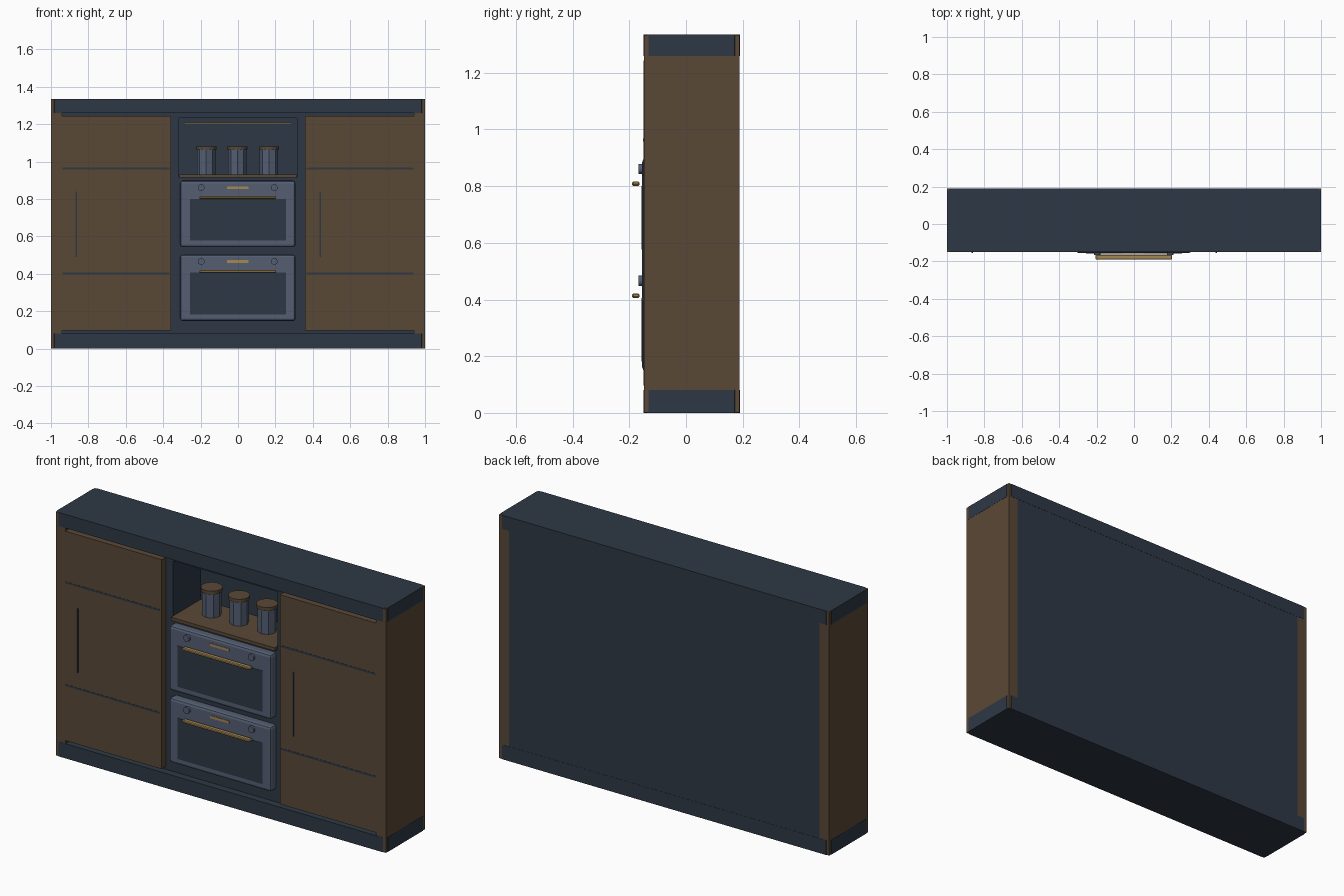
import bpy
import math

if "Cube" in bpy.data.objects:
    bpy.data.objects.remove(bpy.data.objects["Cube"], do_unlink=True)


def material(name, rgb):
    m = bpy.data.materials.new(name)
    m.use_nodes = True
    m.diffuse_color = (*rgb, 1)
    m.node_tree.nodes["Principled BSDF"].inputs["Base Color"].default_value = (*rgb, 1)
    return m


wood = material("walnut wood", (0.102, 0.065, 0.037))
navy = material("dark navy", (0.027, 0.040, 0.060))
slate = material("slate metal", (0.089, 0.114, 0.171))
gold = material("brass", (0.381, 0.246, 0.089))


def finish(name, mat):
    ob = bpy.context.object
    ob.name = name
    ob.data.materials.append(mat)
    return ob


def box(name, mat, x, y, z, bevel=0, segments=1):
    """Box from (min, max) pairs along each axis."""
    spans = (x, y, z)
    bpy.ops.mesh.primitive_cube_add(size=1, location=[(a + b) / 2 for a, b in spans])
    ob = finish(name, mat)
    ob.scale = [b - a for a, b in spans]
    bpy.ops.object.transform_apply(location=False, rotation=False, scale=True)
    if bevel:
        mod = ob.modifiers.new("bevel", "BEVEL")
        mod.width = bevel
        mod.segments = segments
    return ob


def cylinder(name, mat, radius, depth, loc, sides, rot=(0, 0, 0)):
    bpy.ops.mesh.primitive_cylinder_add(vertices=sides, radius=radius, depth=depth,
                                        location=loc, rotation=rot)
    return finish(name, mat)


def chamfer_uprights(ob, width):
    """Chamfer only the vertical edges of a box."""
    weights = ob.data.attributes.new("bevel_weight_edge", "FLOAT", "EDGE")
    for e in ob.data.edges:
        a, b = (ob.data.vertices[i].co for i in e.vertices)
        weights.data[e.index].value = 1.0 if abs(a.z - b.z) > 0.01 else 0.0
    mod = ob.modifiers.new("bevel", "BEVEL")
    mod.limit_method = "WEIGHT"
    mod.width = width
    mod.segments = 1


FRONT, BACK, TOP = -0.15, 0.19, 1.335
RECESS = -0.11

# Plinth and top board, chamfered at the corners
for name, z in (("plinth", (0, 0.08)), ("top_board", (1.26, TOP))):
    chamfer_uprights(box(name, navy, (-1, 1), (FRONT, BACK), z), 0.018)

# Carcass around the open niche
box("back_panel", navy, (-0.94, 0.94), (0.125, BACK - 0.001), (0.07, 1.27))
box("oven_housing", navy, (-0.315, 0.315), (RECESS, 0.13), (0.07, 0.914))
box("niche_header", navy, (-0.315, 0.315), (RECESS, 0.13), (1.232, 1.27))

for side, s in (("left", 1), ("right", -1)):
    def span(a, b):
        return tuple(sorted((s * a, s * b)))

    # Side panel, cabinet body and door
    box(side + "_side_panel", wood, span(0.94, 0.999), (FRONT + 0.001, BACK - 0.001),
        (0.001, TOP - 0.001))
    box(side + "_cabinet_body", navy, span(0.315, 0.94), (RECESS, 0.13), (0.07, 1.27))
    box(side + "_door", wood, span(0.358, 0.94), (FRONT, RECESS), (0.097, 1.243))
    # Horizontal door seams
    for i, z in enumerate((0.401, 0.963)):
        box(f"{side}_door_seam_{i + 1}", navy, span(0.367, 0.938),
            (FRONT - 0.001, FRONT + 0.004), (z - 0.005, z + 0.005))

# Door pulls sit on the same edge of both doors
for side, x in (("left", 0.441), ("right", -0.866)):
    box(side + "_door_pull", navy, (x - 0.004, x + 0.004),
        (FRONT - 0.005, FRONT + 0.004), (0.49, 0.84))

# Niche shelf and light strip
box("niche_shelf", wood, (-0.314, 0.314), (-0.13, 0.126), (0.914, 0.932))
box("light_strip", gold, (-0.29, 0.287), (0.11, 0.126), (1.2, 1.21))

# Storage jars with lids
for i, x in enumerate((-0.17, -0.004, 0.165)):
    cylinder(f"jar_{i + 1}", slate, 0.049, 0.136, (x, 0.015, 0.998), 8)
    cylinder(f"jar_lid_{i + 1}", wood, 0.054, 0.018, (x, 0.015, 1.073), 16)

# Two identical ovens
for label, z in (("lower", 0.325), ("upper", 0.72)):
    face = -0.155
    box(label + "_oven", slate, (-0.309, 0.307), (face, RECESS + 0.02),
        (z - 0.177, z + 0.178), 0.014, 2)
    box(label + "_oven_window", navy, (-0.257, 0.257), (face - 0.002, face + 0.004),
        (z - 0.143, z + 0.081))
    box(label + "_oven_display", gold, (-0.06, 0.057), (face - 0.003, face + 0.004),
        (z + 0.134, z + 0.148))
    box(label + "_oven_handle", gold, (-0.206, 0.204), (-0.19, -0.164),
        (z + 0.081, z + 0.096), 0.004)
    for side, x in (("left", 0.194), ("right", -0.197)):
        cylinder(f"{label}_oven_{side}_knob", slate, 0.018, 0.016,
                 (x, -0.159, z + 0.141), 16, (math.pi / 2, 0, 0))
